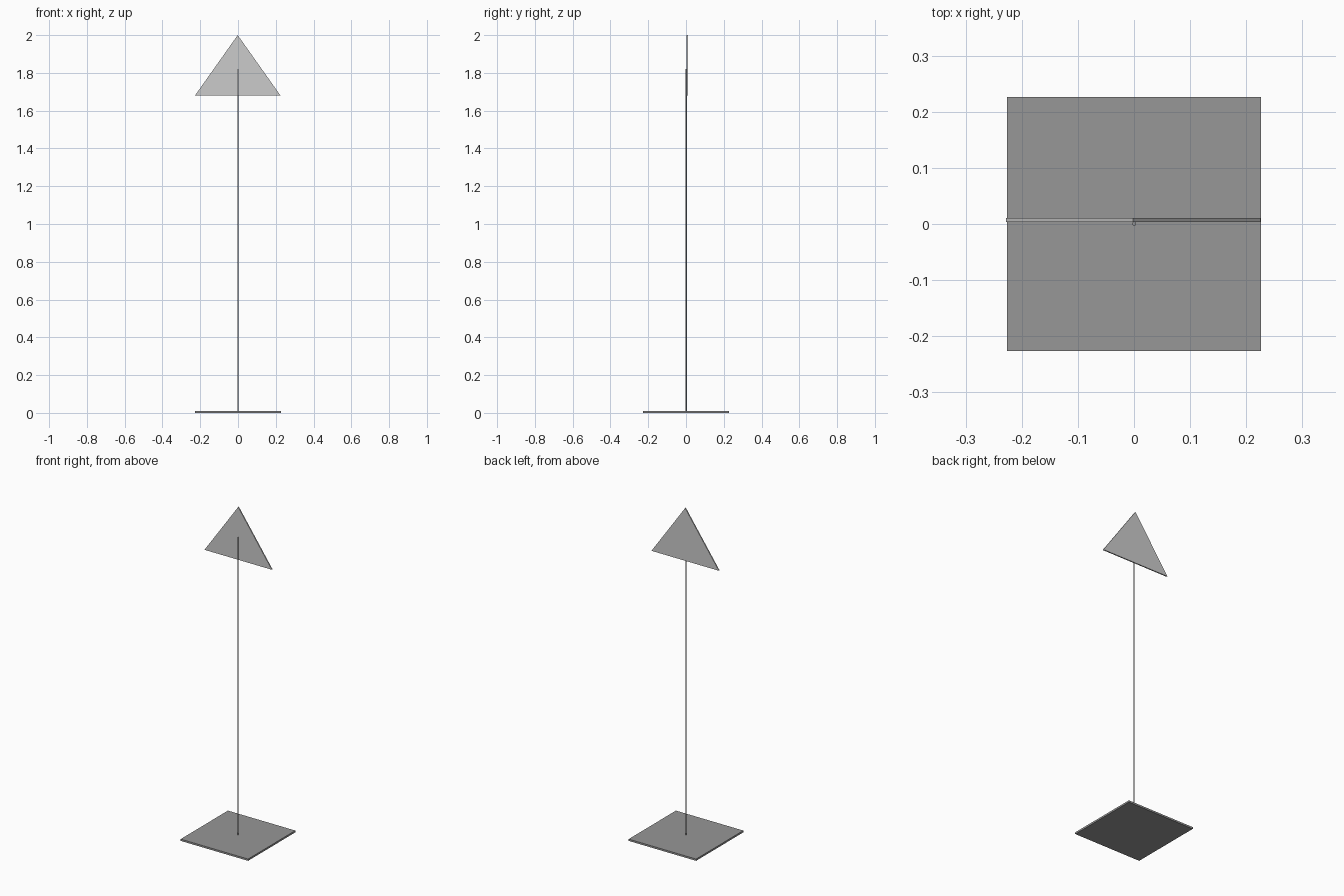
import bpy, bmesh

if "Cube" in bpy.data.objects:
    bpy.data.objects.remove(bpy.data.objects["Cube"])


def prism(name, outline, direction):
    """Extrude a flat outline along a direction into a closed solid."""
    bm = bmesh.new()
    face = bm.faces.new([bm.verts.new(p) for p in outline])
    ext = bmesh.ops.extrude_face_region(bm, geom=[face], use_keep_orig=True)
    verts = [g for g in ext["geom"] if isinstance(g, bmesh.types.BMVert)]
    bmesh.ops.translate(bm, verts=verts, vec=direction)
    bmesh.ops.recalc_face_normals(bm, faces=bm.faces)
    mesh = bpy.data.meshes.new(name)
    bm.to_mesh(mesh)
    bm.free()
    obj = bpy.data.objects.new(name, mesh)
    bpy.context.collection.objects.link(obj)
    return obj


dark = bpy.data.materials.new("dark_grey")
dark.diffuse_color = (0.31, 0.31, 0.31, 1)
dark.use_nodes = True
dark.node_tree.nodes["Principled BSDF"].inputs["Base Color"].default_value = dark.diffuse_color

# Square foot plate
h = 0.2265
base = prism("base_plate", [(-h, -h, 0), (h, -h, 0), (h, h, 0), (-h, h, 0)],
             (0, 0, 0.011))
base.data.materials.append(dark)

# Thin round post
bpy.ops.mesh.primitive_cylinder_add(vertices=12, radius=0.0036, depth=1.809,
                                    location=(0.0003, 0.0005, 0.011 + 1.809 / 2))
post = bpy.context.object
post.name = "post"
bpy.ops.object.shade_smooth_by_angle()
post.data.materials.append(dark)

# Triangular sign panel fixed to the back of the post
prism("sign_panel",
      [(-0.228, 0.0035, 1.68), (0.225, 0.0035, 1.68), (-0.0015, 0.0035, 2.0)],
      (0, 0.007, 0))
